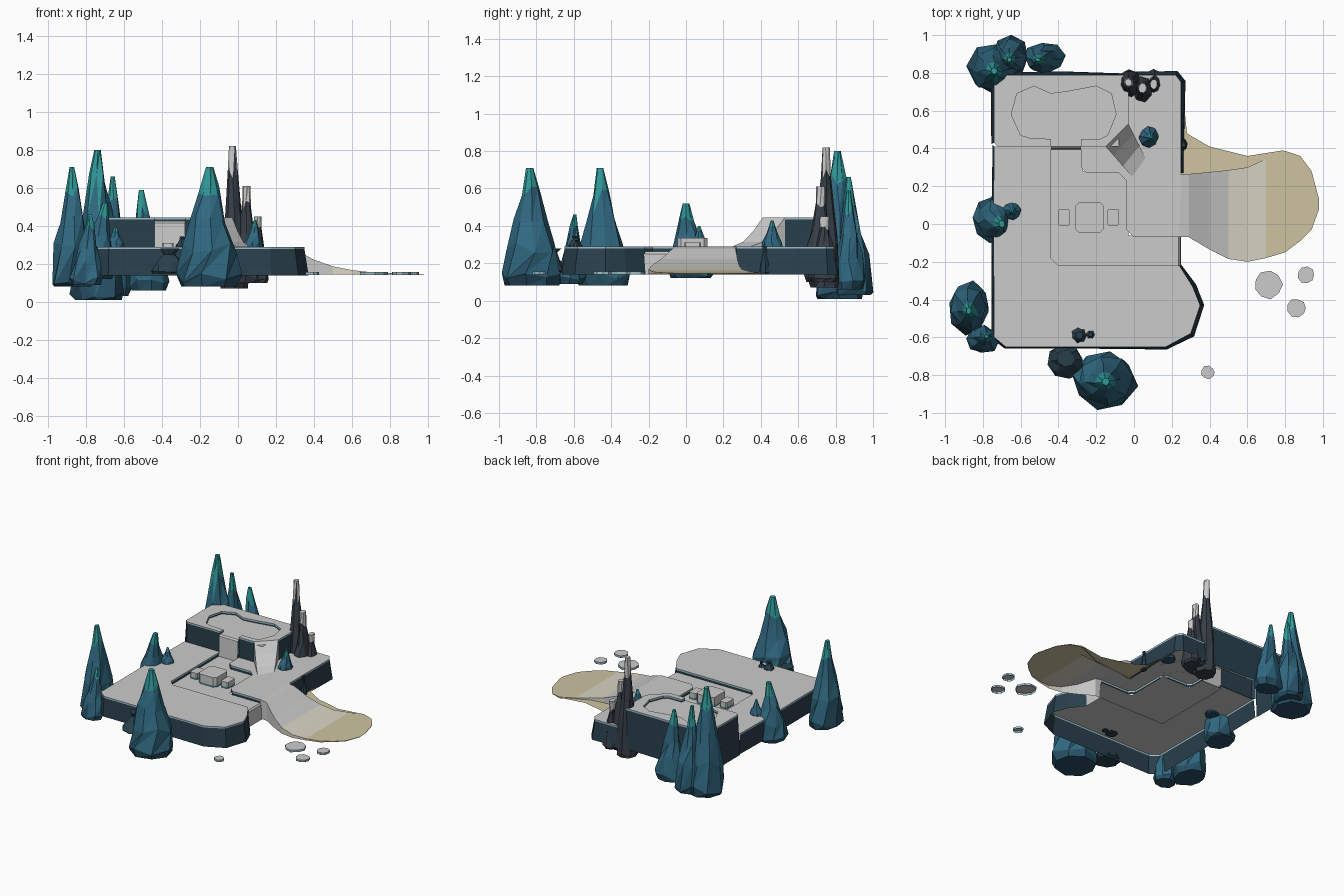
import bpy, bmesh, math, random
from mathutils import Vector

if "Cube" in bpy.data.objects:
    bpy.data.objects.remove(bpy.data.objects["Cube"])

random.seed(4)


def mat(name, r, g, b):
    m = bpy.data.materials.new(name)
    m.diffuse_color = (r, g, b, 1)
    m.use_nodes = True
    m.node_tree.nodes["Principled BSDF"].inputs["Base Color"].default_value = m.diffuse_color
    return m


GREY = mat("pale_stone", .8, .8, .8)
WALL = mat("dark_wall", .022, .05, .072)
TRIM = mat("edge_trim", .35, .52, .58)
TEALTRIM = mat("water_edge", .08, .3, .33)
SAND = mat("sand", .62, .55, .36)
MID = mat("pale_sand", .7, .67, .56)
DEEP = mat("rock_deep", .02, .08, .13)
BLUE = mat("rock_blue", .03, .14, .22)
TEAL = mat("rock_teal", .03, .32, .32)
DARK = mat("rock_dark", .04, .05, .065)


def finish(name, bm, mats):
    me = bpy.data.meshes.new(name)
    bm.to_mesh(me)
    bm.free()
    for m in mats:
        me.materials.append(m)
    ob = bpy.data.objects.new(name, me)
    bpy.context.collection.objects.link(ob)
    return ob


def slab(name, pts, z, trim=TRIM, wall=WALL, lip=.012):
    """Flat top with a trim lip and a wall under each edge; pts are (x, y, wall bottom or None)."""
    bm = bmesh.new()
    n = len(pts)
    top = [bm.verts.new((p[0], p[1], z)) for p in pts]
    bm.faces.new(top)

    def flare(i):
        d = Vector((0, 0))
        for a, b in ((i - 1, i), (i, (i + 1) % n)):
            e = Vector(pts[b][:2]) - Vector(pts[a][:2])
            d += Vector((e.y, -e.x)).normalized()
        return d.normalized() * random.uniform(.008, .025)

    off = [flare(i) for i in range(n)]
    for i, (x, y, zb) in enumerate(pts):
        if zb is None:
            continue
        j = (i + 1) % n
        rows = [[top[i], top[j]]]
        for h in (max(z - lip, zb), zb):
            k = 1 if (h == .14) else 0
            rows.append([bm.verts.new((pts[q][0] + off[q].x * k, pts[q][1] + off[q].y * k, h))
                         for q in (i, j)])
        for r, (a, b) in enumerate(zip(rows, rows[1:])):
            if (a[0].co - b[0].co).length > 1e-5:
                f = bm.faces.new((a[0], b[0], b[1], a[1]))
                f.material_index = 1 + r
    return finish(name, bm, [GREY, trim, wall])


def sheet(name, rows, mats=(GREY,), pick=lambda i, j: 0):
    """Surface through rows of points."""
    bm = bmesh.new()
    v = [[bm.verts.new(p) for p in r] for r in rows]
    for i in range(len(v) - 1):
        for j in range(len(v[i]) - 1):
            f = bm.faces.new((v[i][j], v[i + 1][j], v[i + 1][j + 1], v[i][j + 1]))
            f.material_index = pick(i, j)
    ob = finish(name, bm, mats)
    return ob


def rock(name, cx, cy, rx, ry, z0, z1, dx=0, dy=0, pal=(DEEP, BLUE, TEAL), n=8, stump=.12):
    """Faceted spire made of shrinking irregular rings; dx, dy shift the peak."""
    bm = bmesh.new()
    rings = []
    prof = ((0, .88), (.07, 1), (.32, .84), (.55, .56), (.8, .31), (1, stump))
    for t, s in prof:
        tw = random.uniform(-.2, .2)
        ring = []
        for i in range(n):
            a = math.tau * i / n + tw
            k = s * random.uniform(.86, 1.06)
            jz = random.uniform(-.05, .05) * (z1 - z0) if 0 < t < 1 else 0
            ring.append(bm.verts.new((cx + dx * t + rx * k * math.cos(a),
                                      cy + dy * t + ry * k * math.sin(a),
                                      z0 + t * (z1 - z0) + jz)))
        rings.append(ring)
    for a, b in zip(rings, rings[1:]):
        for i in range(n):
            j = (i + 1) % n
            bm.faces.new((a[i], a[j], b[j]))
            bm.faces.new((a[i], b[j], b[i]))
    bm.faces.new(rings[0][::-1])
    bm.faces.new(rings[-1])
    bm.normal_update()
    for f in bm.faces:
        t = (f.calc_center_median().z - z0) / (z1 - z0)
        f.material_index = 0 if t < .15 else 1 if t < .74 else 2
        if pal[0] is DARK:
            f.material_index = 2 if f.normal.z > .42 or t > .85 else 0
    return finish(name, bm, pal)


def edge(points, zb):
    return [(x, y, zb) for x, y in points]


# Main deck in two halves, split by the lower pool
B, R, P = .14, .262, .425
slab("deck_front", edge([(-.74, .41), (-.745, .05), (-.74, -.6), (-.68, -.65), (-.3, -.65), (.17, -.65),
                         (.30, -.58), (.35, -.43), (.31, -.33)], B)
     + edge([(.24, -.22), (-.40, -.22), (-.44, -.18)], R) + [(-.44, .41, None)], .29)
slab("deck_back", [(.24, -.07, None)] + edge([(.25, .27), (.25, .75), (.22, .79)], B)
     + edge([(-.03, .79), (-.03, .53), (-.15, .41)], None)
     + edge([(-.28, .41), (-.28, .30), (-.25, .27), (-.08, .27), (-.04, .23), (-.04, -.03), (0, -.07)], R), .29)

# Upper terrace with a wavy pool opening to the front
slab("upper_terrace", [(-.74, .74, B)] + edge([(-.74, .43), (-.72, .41)], .28)
     + edge([(-.44, .41), (-.44, .45), (-.55, .455), (-.60, .47), (-.65, .58), (-.62, .69), (-.53, .73),
             (-.44, .69), (-.36, .70), (-.2, .73), (-.12, .69), (-.095, .58), (-.14, .47), (-.18, .45),
             (-.28, .45)], P)
     + [(-.28, .41, .28), (-.15, .41, None), (-.03, .53, .28), (-.03, .79, B), (-.4, .79, B), (-.70, .79, B)],
     .445)

# Water surfaces and falls
slab("upper_pool", edge([(-.66, .41), (-.08, .41), (-.08, .74), (-.66, .74)], None), P)
slab("lower_pool", edge([(-.45, .41), (-.45, -.23), (.235, -.23), (.235, -.06), (-.03, -.06), (-.03, .28),
                         (-.27, .28), (-.27, .41)], None), R)
sheet("upper_fall", [[(-.44, y, z), (-.28, y, z)] for y, z in ((.41, P), (.40, .415), (.395, R))])
sheet("lower_fall", [[(x, -.225, z), (x, -.065, z)] for x, z in ((.235, R), (.245, .25), (.25, B))])

# Diagonal curved slope from terrace to deck
steps = ((0, .445), (.3, .375), (.65, .315), (1, .291))
rows = []
for t, z in steps:
    a = (-.15 + .14 * t, .41 - .16 * t)
    b = (-.03 + .09 * t, .53 - .18 * t)
    rows.append([(*a, .289), (*a, z), (*b, z), (*b, .289)])
sheet("terrace_slope", rows, (GREY, WALL), lambda i, j: 0)

# Beach slope fanning out on the right
sect = ((.24, -.07, .26, .29), (.29, -.07, .265, .28), (.4, -.135, .275, .222), (.5, -.185, .285, .187),
        (.6, -.2, .30, .167), (.7, -.18, .345, .156), (.8, -.15, .387, .152), (.88, -.09, .36, .149),
        (.94, -.03, .28, .147), (.98, .08, .13, .146))
rows = []
for x, y0, y1, z in sect:
    rows.append([(x, y0, .143), (x, y0, z)] + [(x, y0 + (y1 - y0) * k / 3, z) for k in (1, 2)]
                + [(x, y1, z), (x, y1, .143)])
sheet("beach_slope", rows, (GREY, MID, SAND), lambda i, j: 0 if i < 3 else 1 if i < 5 else 2)
sheet("sand_flat", [[(.245, .25, .15), (.25, .79, .15)], [(.28, .25, .15), (.28, .48, .15)],
                    [(.4, .27, .15), (.4, .41, .15)], [(.6, .28, .15), (.6, .36, .15)],
                    [(.8, .3, .15), (.79, .39, .15)]], (SAND,))


# Table and two side seats in the lower pool
def block(name, x, y, w, d, z):
    c = .25 * w
    o = [(w - c, -d), (w, -d + c), (w, d - c), (w - c, d), (c - w, d), (-w, d - c), (-w, c - d), (c - w, -d)]
    slab(name, edge([(x + a, y + b) for a, b in o], R), z, GREY, TEALTRIM, z - R - .012)


block("pool_table", -.235, .035, .075, .08, .335)
block("left_seat", -.37, .035, .03, .045, .31)
block("right_seat", -.11, .035, .03, .045, .31)

# Flat stepping stones
for i, (x, y, r) in enumerate(((.71, -.32, .077), (.91, -.27, .047), (.86, -.445, .05), (.39, -.785, .036))):
    ring = [(x + r * random.uniform(.9, 1.05) * math.cos(a), y + r * random.uniform(.9, 1.05) * math.sin(a))
            for a in [math.tau * k / 9 for k in range(9)]]
    slab(f"stepping_stone_{i + 1}", edge(ring, .141), .157, TRIM, TRIM)

# Blue rock spires around the rim
rock("front_spire", -.16, -.825, .18, .165, .08, .71, .01, -.01)
rock("front_foot", -.36, -.73, .1, .09, .15, .28, 0, .02, (WALL, WALL, WALL), stump=.5)
rock("left_front_spire", -.87, -.44, .115, .145, .08, .71, -.005, -.02)
rock("left_front_small_spire", -.8, -.615, .09, .075, .09, .46, .02, .02)
rock("left_middle_spire", -.76, .03, .11, .13, .12, .52, .06, -.03, stump=.15)
rock("left_middle_small_spire", -.645, .07, .05, .05, .27, .40)
rock("back_corner_spire", -.74, .82, .145, .145, .01, .80, 0, -.01)
rock("back_second_spire", -.655, .89, .1, .11, .03, .66, -.005, -.02)
rock("back_third_spire", -.47, .88, .11, .085, .06, .59, -.04, -.01)
rock("small_deck_spire", .075, .46, .055, .06, .27, .43, .015, 0)

# Dark rocks with pale tops
CAP = (DARK, DARK, GREY)
rock("back_dark_spire", -.02, .74, .08, .085, .07, .82, -.01, .01, CAP, stump=.25)
rock("back_dark_middle", .045, .72, .075, .09, .1, .61, 0, 0, CAP, stump=.3)
rock("back_dark_low", .105, .74, .06, .08, .1, .45, 0, 0, CAP, stump=.35)
PEB = (WALL, WALL, WALL)
rock("front_pebble", -.29, -.59, .045, .045, .28, .345, 0, 0, PEB, 7, .5)
rock("front_pebble_small", -.23, -.585, .027, .027, .28, .325, 0, 0, PEB, 6, .5)
rock("side_pebble", .262, .42, .022, .03, .14, .29, 0, 0, PEB, 6, .5)
